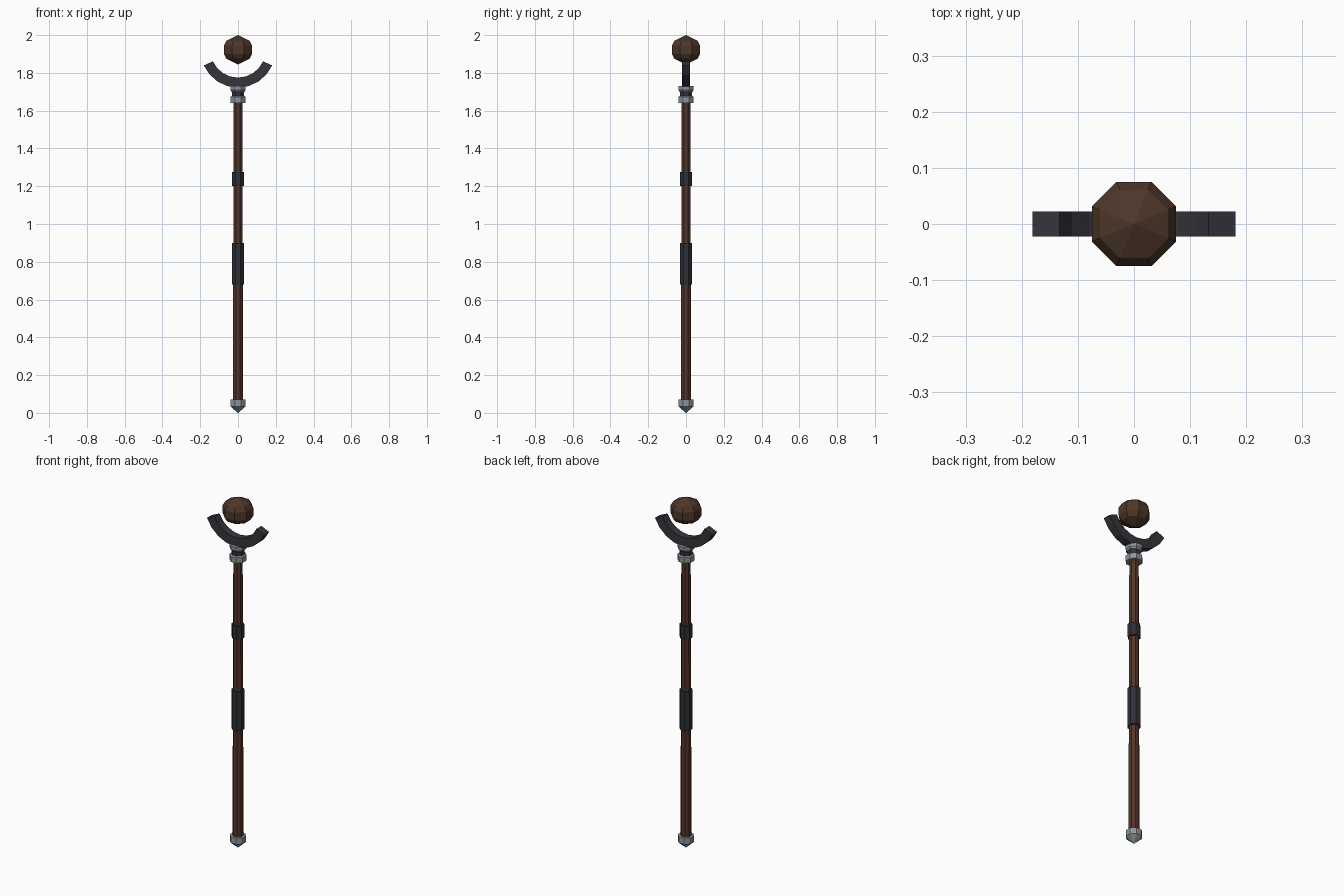
import bpy, math

if "Cube" in bpy.data.objects:
    bpy.data.objects.remove(bpy.data.objects["Cube"])


def material(name, rgb):
    m = bpy.data.materials.new(name)
    m.diffuse_color = (*rgb, 1)
    m.use_nodes = True
    m.node_tree.nodes["Principled BSDF"].inputs["Base Color"].default_value = m.diffuse_color
    return m


WOOD = material("red brown wood", (0.085, 0.036, 0.022))
ORB = material("dark brown orb", (0.075, 0.038, 0.022))
IRON = material("dark iron", (0.036, 0.036, 0.045))
LEATHER = material("dark leather", (0.028, 0.028, 0.038))
STEEL = material("pale steel", (0.27, 0.31, 0.33))


def make(name, verts, faces, mat):
    me = bpy.data.meshes.new(name)
    me.from_pydata(verts, [], faces)
    me.materials.append(mat)
    ob = bpy.data.objects.new(name, me)
    bpy.context.collection.objects.link(ob)
    return ob


def lathe(name, profile, mat, n=8):
    """Turn (apothem, z) points, listed bottom to top, with flats facing the axes."""
    verts, faces = [], []
    for r, z in profile:
        R = r / math.cos(math.pi / n)
        for i in range(n):
            a = 2 * math.pi * (i + 0.5) / n
            verts.append((R * math.cos(a), R * math.sin(a), z))
    for k in range(len(profile) - 1):
        for i in range(n):
            j = (i + 1) % n
            faces.append((k * n + i, k * n + j, (k + 1) * n + j, (k + 1) * n + i))
    faces.append(tuple(reversed(range(n))))
    last = (len(profile) - 1) * n
    faces.append(tuple(range(last, last + n)))
    return make(name, verts, faces, mat)


# Shaft, tapering gently towards the top
lathe("shaft", [(0.027, 0.05), (0.023, 1.66)], WOOD)

# Pointed foot
lathe("foot_ferrule", [(0.002, 0.0), (0.04, 0.035), (0.04, 0.07)], STEEL)

# Leather wraps
lathe("main_grip", [(0.033, 0.68), (0.033, 0.90)], LEATHER)
lathe("upper_wrap", [(0.031, 1.20), (0.031, 1.275)], LEATHER)

# Head collar: two flanges with a dark neck between
lathe("collar_lower_flange", [(0.041, 1.64), (0.041, 1.672), (0.034, 1.677)], STEEL)
lathe("collar_neck", [(0.033, 1.67), (0.033, 1.705)], IRON)
lathe("collar_upper_flange", [(0.034, 1.70), (0.041, 1.71), (0.041, 1.73)], STEEL)

# Crescent cradle: square bar swept along an arc
SEG, HALF, CZ = 8, math.radians(66), 1.92
verts, faces = [], []
for k in range(SEG + 1):
    a = HALF * (2 * k / SEG - 1)
    for r, y in ((0.145, -0.022), (0.198, -0.022), (0.198, 0.022), (0.145, 0.022)):
        verts.append((r * math.sin(a), y, CZ - r * math.cos(a)))
for k in range(SEG):
    for i in range(4):
        j = (i + 1) % 4
        faces.append((4 * k + i, 4 * k + 4 + i, 4 * k + 4 + j, 4 * k + j))
faces += [(0, 1, 2, 3), (4 * SEG + 3, 4 * SEG + 2, 4 * SEG + 1, 4 * SEG)]
make("crescent_cradle", verts, faces, IRON)

# Faceted floating orb
lathe("orb", [(0.0005, 1.845), (0.061, 1.875), (0.075, 1.90),
              (0.075, 1.945), (0.061, 1.97), (0.0005, 2.0)], ORB)
